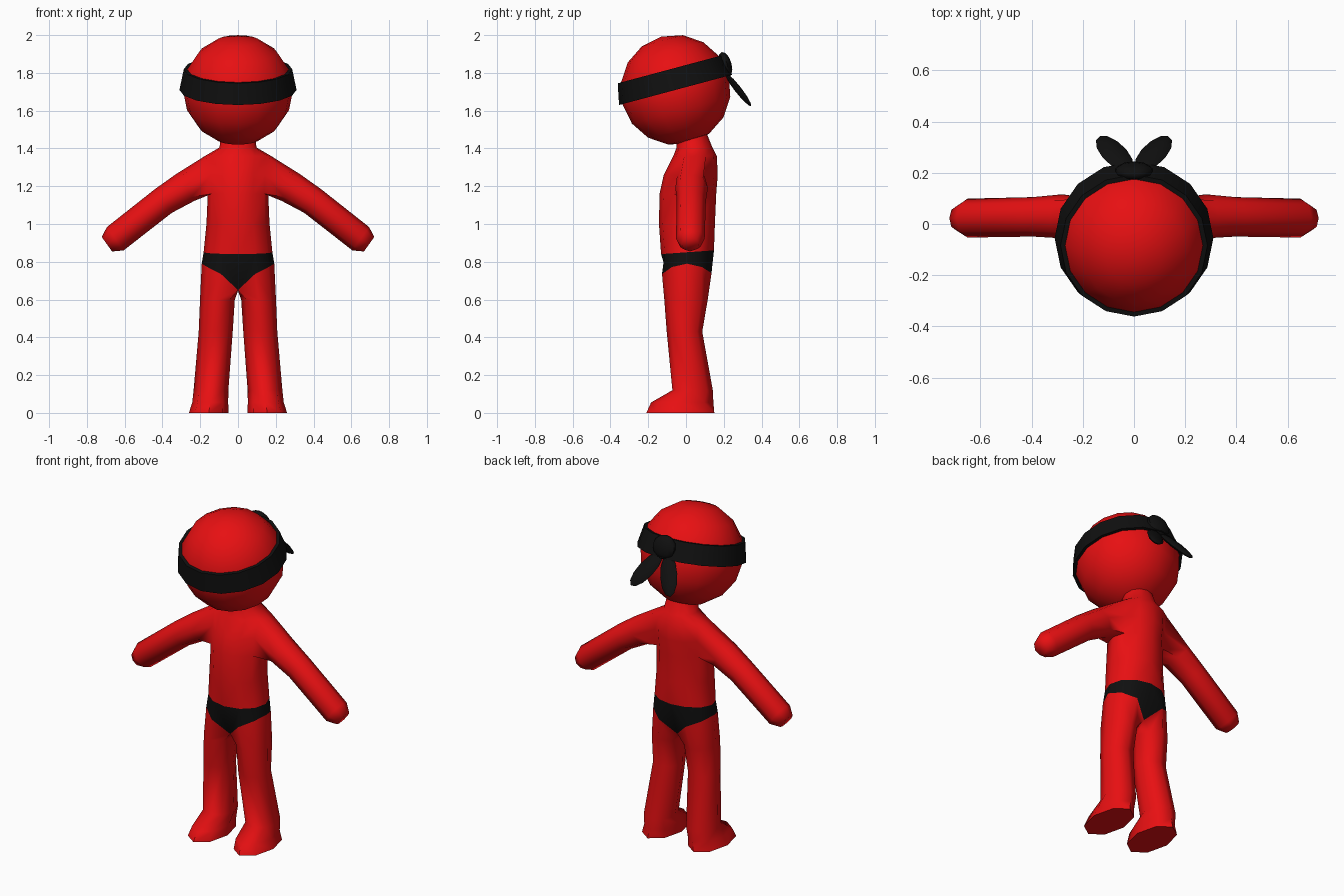
import bpy, bmesh, math
from mathutils import Vector, Matrix

if "Cube" in bpy.data.objects:
    bpy.data.objects.remove(bpy.data.objects["Cube"])


def make_material(name, color):
    m = bpy.data.materials.new(name)
    m.diffuse_color = color
    m.use_nodes = True
    bsdf = m.node_tree.nodes["Principled BSDF"]
    bsdf.inputs["Base Color"].default_value = color
    bsdf.inputs["Roughness"].default_value = 0.6
    return m


RED = make_material("red", (0.8, 0.005, 0.006, 1))
BLACK = make_material("black", (0.005, 0.005, 0.005, 1))


def finish(name, bm, mats, matrix=Matrix(), angle=50):
    bmesh.ops.recalc_face_normals(bm, faces=bm.faces)
    mesh = bpy.data.meshes.new(name)
    bm.to_mesh(mesh)
    bm.free()
    ob = bpy.data.objects.new(name, mesh)
    bpy.context.collection.objects.link(ob)
    ob.matrix_world = matrix
    for m in mats:
        mesh.materials.append(m)
    bpy.ops.object.select_all(action='DESELECT')
    ob.select_set(True)
    bpy.context.view_layer.objects.active = ob
    bpy.ops.object.shade_smooth_by_angle(angle=math.radians(angle))
    return ob


def bridge(bm, a, b, closed=True, mat=0, skip=()):
    n = len(a)
    for i in range(n if closed else n - 1):
        if i not in skip:
            j = (i + 1) % n
            bm.faces.new((a[i], a[j], b[j], b[i])).material_index = mat


# ---- Body: one half, mirrored across x = 0 ----
bm = bmesh.new()

# Leg opening of the briefs: low in the middle, high at the hip
hip = [bm.verts.new(p) for p in (
    (0, -0.075, 0.65), (0.09, -0.127, 0.735), (0.162, -0.075, 0.772), (0.192, 0.005, 0.79),
    (0.162, 0.085, 0.772), (0.09, 0.135, 0.74), (0, 0.085, 0.655))]
crotch = bm.verts.new((0, 0, 0.645))

# Torso half rings: z, x radius, y centre, y radius
TORSO = [(0.85, 0.182, 0.008, 0.14), (1.0, 0.167, 0.005, 0.148), (1.16, 0.16, 0.01, 0.15),
         (1.26, 0.165, 0.025, 0.143), (1.36, 0.175, 0.048, 0.115),
         (1.405, 0.098, 0.045, 0.095), (1.48, 0.088, 0.03, 0.08)]
rings = []
for z, rx, cy, ry in TORSO:
    ring = []
    for k in range(7):
        a = math.radians(-90 + 30 * k)
        y = cy + ry * math.sin(a)
        tilt = 0.07 * y if z == 0.85 else 0
        x = rx * math.cos(a) if 0 < k < 6 else 0
        ring.append(bm.verts.new((x, y, z + tilt)))
    rings.append(ring)
bridge(bm, hip, rings[0], False, mat=1)
for i in range(len(rings) - 1):
    bridge(bm, rings[i], rings[i + 1], False, skip=(2, 3) if i in (2, 3) else ())

# Arm grows from the opening left in the side of the chest: centre, radius
lo, mid, hi = rings[2:5]
loop = [lo[2], lo[3], lo[4], mid[4], hi[4], hi[3], hi[2], mid[2]]
ARM = [((0.28, 0.03, 1.193), 0.086), ((0.395, 0.028, 1.122), 0.077),
       ((0.65, 0.023, 0.922), 0.076), ((0.694, 0.022, 0.893), 0.047)]
up = Vector((0.58, 0, 0.815))
for c, r in ARM:
    ring = []
    for k in range(8):
        a = math.radians(-135 + 45 * k)
        ring.append(bm.verts.new(Vector(c) + r * (math.cos(a) * Vector((0, 1, 0)) + math.sin(a) * up)))
    bridge(bm, loop, ring)
    loop = ring
bm.faces.new(loop)

# Leg and foot: z, x centre, y centre, x radius, y radius
LEG = [(0.60, 0.109, 0.0, 0.092, 0.115), (0.43, 0.118, -0.008, 0.09, 0.094),
       (0.12, 0.143, 0.035, 0.092, 0.107), (0.055, 0.147, -0.02, 0.095, 0.165),
       (0, 0.155, -0.03, 0.105, 0.18)]
loop = hip + [crotch]
for z, cx, cy, rx, ry in LEG:
    ring = []
    for k in range(8):
        a = math.radians(-135 + 45 * k)
        ring.append(bm.verts.new((cx + rx * math.cos(a), cy + ry * math.sin(a), z)))
    bridge(bm, loop, ring)
    loop = ring
bm.faces.new(loop)

body = finish("body", bm, [RED, BLACK], angle=65)
mirror = body.modifiers.new("Mirror", 'MIRROR')
mirror.use_clip = True
mirror.merge_threshold = 0.001

# ---- Head, tilted forward ----
HEAD = Matrix.Translation((0, -0.055, 1.71)) @ Matrix.Rotation(math.radians(15), 4, 'X')
bm = bmesh.new()
bmesh.ops.create_uvsphere(bm, u_segments=16, v_segments=8, radius=0.292)
finish("head", bm, [RED], HEAD)

# ---- Headband: tapered strip around the head ----
bm = bmesh.new()
band = []
for r, z in ((0.28, 0.0), (0.31, 0.0), (0.287, 0.113), (0.255, 0.113)):
    band.append([bm.verts.new((r * math.cos(k * math.pi / 8), r * math.sin(k * math.pi / 8), z))
                 for k in range(16)])
for i in range(4):
    bridge(bm, band[i], band[(i + 1) % 4])
finish("headband", bm, [BLACK], HEAD, 35)

# ---- Knot and two leaf-shaped tails at the back ----
bm = bmesh.new()
bmesh.ops.create_uvsphere(bm, u_segments=10, v_segments=6, radius=1)
bmesh.ops.scale(bm, vec=(0.075, 0.034, 0.07), verts=bm.verts)
finish("headband_knot", bm, [BLACK], HEAD @ Matrix.Translation((0, 0.288, 0.06)))

for side, label in ((1, "left"), (-1, "right")):
    bm = bmesh.new()
    bmesh.ops.create_uvsphere(bm, u_segments=8, v_segments=6, radius=1)
    bmesh.ops.scale(bm, vec=(0.053, 0.018, 0.125), verts=bm.verts)
    place = (Matrix.Translation((0.076 * side, 0.275, 1.713))
             @ Matrix.Rotation(math.radians(38), 4, 'X')
             @ Matrix.Rotation(math.radians(-27 * side), 4, 'Y'))
    finish("headband_tail_" + label, bm, [BLACK], place)
